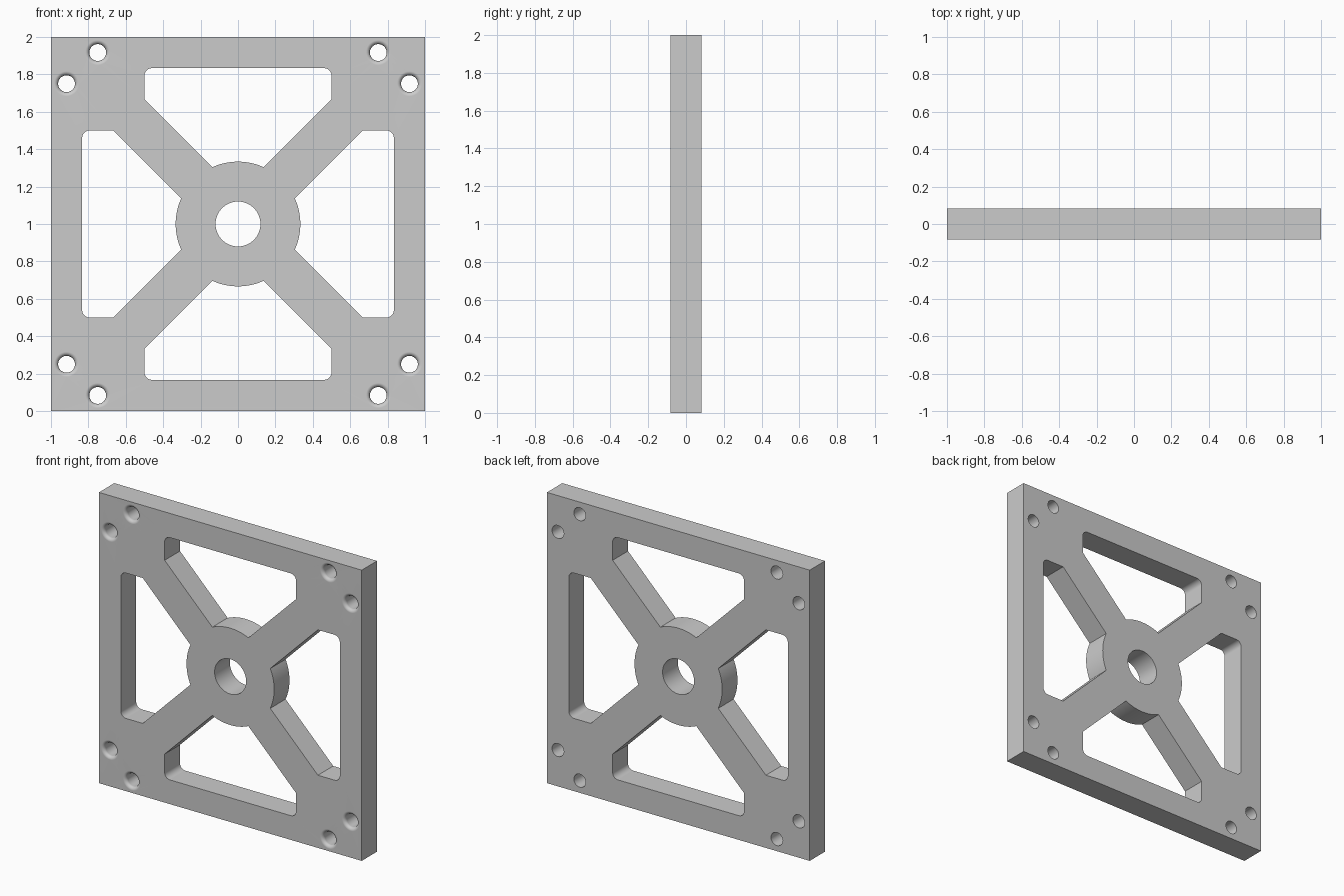
import bpy, bmesh
from math import sin, cos, pi, atan2, sqrt, radians

if "Cube" in bpy.data.objects:
    bpy.data.objects.remove(bpy.data.objects["Cube"])

T = 1 / 12          # half thickness
HUB, BORE = 1 / 3, 0.12
HOLE, LIP = 0.045, 0.022


def arc(cx, cz, r, a0, a1, n):
    return [(cx + r * cos(a0 + (a1 - a0) * i / n), cz + r * sin(a0 + (a1 - a0) * i / n))
            for i in range(n + 1)]


def circle(cx, cz, r, n):
    return arc(cx, cz, r, 0, 2 * pi, n)[:-1]


def rotate(points, quarter):
    for _ in range(quarter):
        points = [(-z, x) for x, z in points]
    return points


# Upper window outline: hub arc, diagonal sides, rounded outer corners
kx = (-1 / 3 + sqrt(1 / 9 + 2 / 3)) / 4
ang = atan2(kx + 1 / 6, kx)
R, W, H = 0.04, 0.5, 5 / 6
window = (arc(0, 0, HUB, pi - ang, ang, 20) + [(W, 2 / 3)]
          + arc(W - R, H - R, R, 0, pi / 2, 8)
          + arc(-W + R, H - R, R, pi / 2, pi, 8) + [(-W, 2 / 3)])

bm = bmesh.new()
front, back = [], []


def wall(rings):
    """Bridge (outline, y) rings from front to back, keeping end loops for the caps."""
    loops = [[bm.verts.new((x, y, z + 1)) for x, z in pts] for pts, y in rings]
    n = len(loops[0])
    for a, b in zip(loops, loops[1:]):
        for i in range(n):
            j = (i + 1) % n
            bm.faces.new((a[i], a[j], b[j], b[i]))
    for loop, cap in ((loops[0], front), (loops[-1], back)):
        cap.extend(bm.edges.get((loop[i], loop[(i + 1) % n])) for i in range(n))


# Outer square, central bore and four windows
wall([(p, y) for p, y in zip([[(-1, -1), (1, -1), (1, 1), (-1, 1)]] * 2, (-T, T))])
bore = circle(0, 0, BORE, 64)
wall([(bore, -T), (bore, T)])
for q in range(4):
    w = rotate(window, q)
    wall([(w, -T), (w, T)])

# Screw holes with a rounded lip on the front
for sx in (-1, 1):
    for sz in (-1, 1):
        for x, z in ((0.75, 11 / 12), (11 / 12, 0.75)):
            rings = []
            for i in range(6):
                a = pi / 2 * i / 5
                rings.append((circle(sx * x, sz * z, HOLE + LIP * (1 - sin(a)), 32),
                              -T + LIP * (1 - cos(a))))
            rings.append((circle(sx * x, sz * z, HOLE, 32), T))
            wall(rings)

# Flat front and back faces
for edges, ny in ((front, -1), (back, 1)):
    bmesh.ops.triangle_fill(bm, edges=edges, use_beauty=True, normal=(0, ny, 0))
bmesh.ops.recalc_face_normals(bm, faces=bm.faces[:])

mesh = bpy.data.meshes.new("mounting_plate")
bm.to_mesh(mesh)
bm.free()
plate = bpy.data.objects.new("mounting_plate", mesh)
bpy.context.collection.objects.link(plate)
bpy.context.view_layer.objects.active = plate
plate.select_set(True)
bpy.ops.object.shade_smooth_by_angle(angle=radians(30))

# Keep the big faces flat next to the rounded lips
wn = plate.modifiers.new("flat_faces", 'WEIGHTED_NORMAL')
wn.keep_sharp = True
